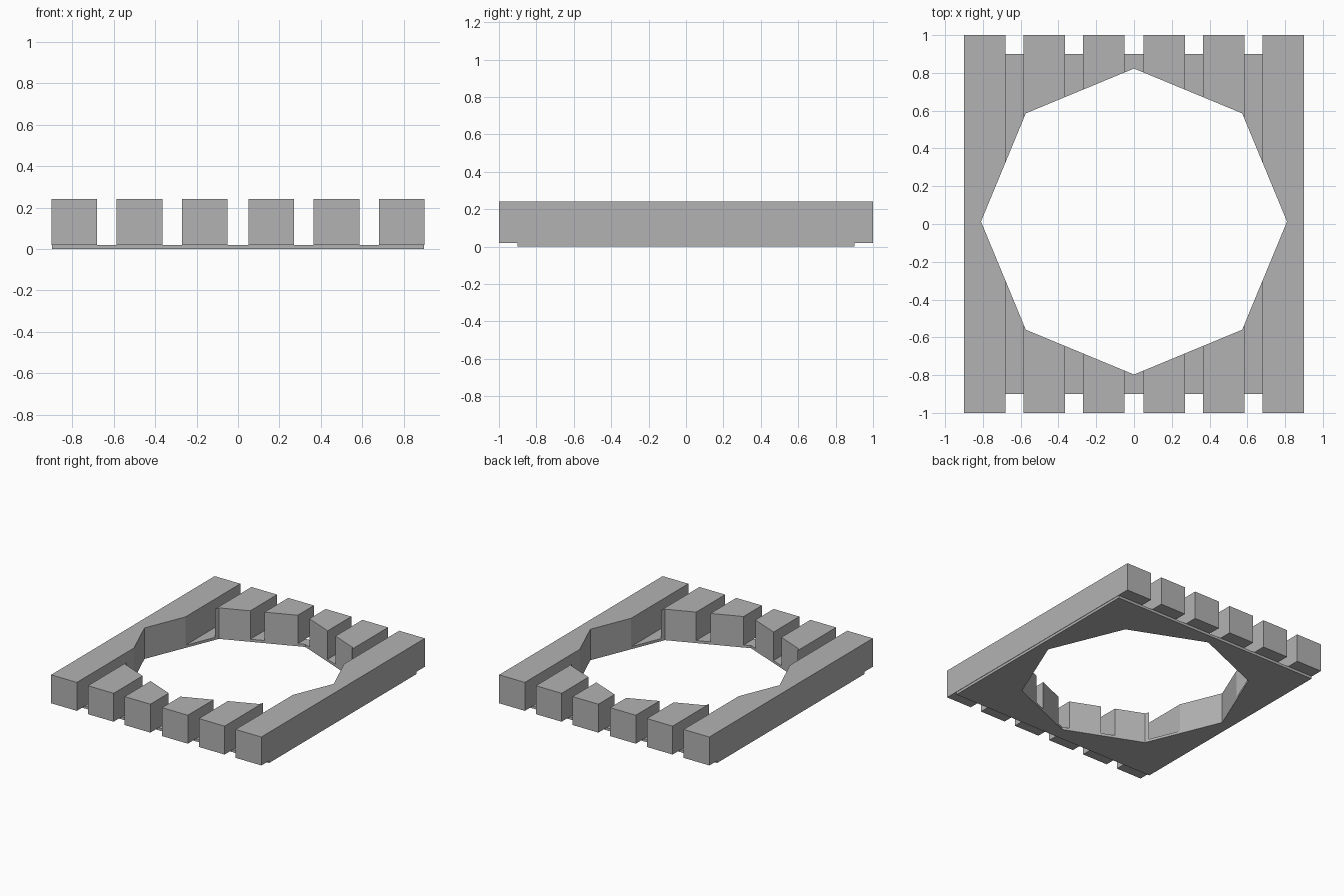
import bpy
import math

default = bpy.data.objects.get("Cube")
if default:
    bpy.data.objects.remove(default, do_unlink=True)

grey = bpy.data.materials.new("plain grey")
grey.use_nodes = True
COLOUR = (0.45, 0.45, 0.45, 1)
grey.diffuse_color = COLOUR
grey.node_tree.nodes["Principled BSDF"].inputs["Base Color"].default_value = COLOUR


def box(name, x, half_width, half_length, z0, z1):
    bpy.ops.mesh.primitive_cube_add(size=2, location=(x, 0, (z0 + z1) / 2))
    ob = bpy.context.object
    ob.name = name
    ob.scale = (half_width, half_length, (z1 - z0) / 2)
    bpy.ops.object.transform_apply(location=False, rotation=False, scale=True)
    ob.data.materials.append(grey)
    return ob


# Thin base plate and six planks running front to back
parts = [box("base_plate", 0, 0.897, 0.9, 0, 0.02)]
for side, sign in (("left", 1), ("right", -1)):
    for place, x in (("inner", 0.16), ("middle", 0.475), ("outer", 0.79)):
        parts.append(box(f"{side}_{place}_plank", sign * x, 0.11, 1, 0.02, 0.24))

# Octagonal opening through everything, points on the axes
bpy.ops.mesh.primitive_cylinder_add(vertices=8, radius=0.81, depth=1,
                                    location=(0, 0.013, 0.1))
cutter = bpy.context.object
cutter.name = "opening_cutter"
cutter.hide_render = True
cutter.data.materials.append(grey)

for part in parts:
    cut = part.modifiers.new("opening", 'BOOLEAN')
    cut.operation = 'DIFFERENCE'
    cut.solver = 'EXACT'
    cut.object = cutter
    bpy.ops.object.select_all(action='DESELECT')
    part.select_set(True)
    bpy.context.view_layer.objects.active = part
    bpy.ops.object.modifier_apply(modifier=cut.name)

bpy.data.objects.remove(cutter, do_unlink=True)
